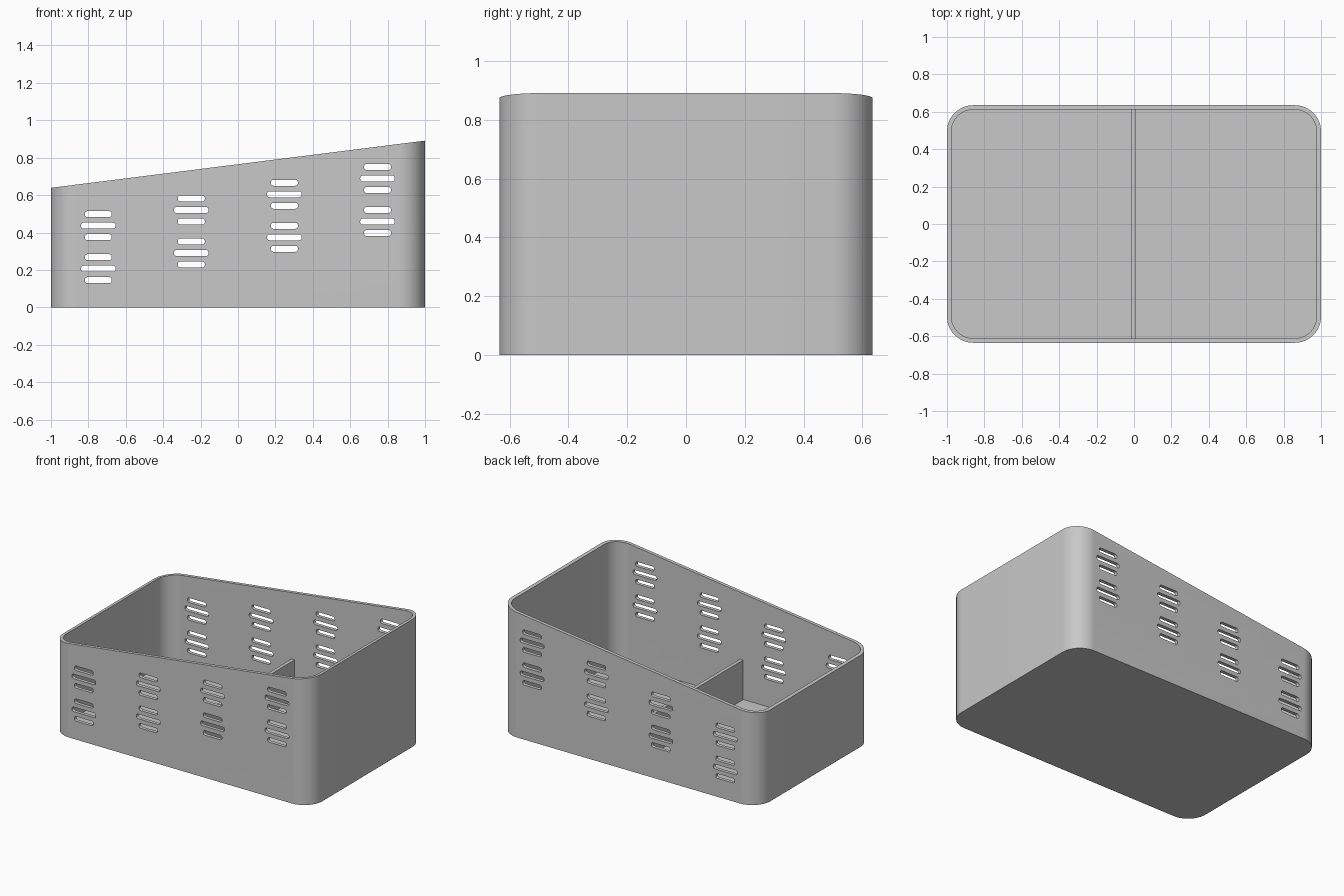
import bpy, bmesh, math

old = bpy.data.objects.get("Cube")
if old:
    bpy.data.objects.remove(old, do_unlink=True)

HALF_X, HALF_Y, RADIUS = 1.0, 0.635, 0.14
WALL, FLOOR = 0.024, 0.024

grey = bpy.data.materials.new("grey_plastic")
grey.use_nodes = True
colour = (0.58, 0.58, 0.58, 1)
grey.diffuse_color = colour
grey.node_tree.nodes["Principled BSDF"].inputs["Base Color"].default_value = colour


def make_object(name, bm):
    bmesh.ops.recalc_face_normals(bm, faces=bm.faces)
    mesh = bpy.data.meshes.new(name)
    bm.to_mesh(mesh)
    bm.free()
    mesh.materials.append(grey)
    obj = bpy.data.objects.new(name, mesh)
    bpy.context.collection.objects.link(obj)
    return obj


def rounded_rect(hx, hy, r, steps):
    """Outline points, counter-clockwise."""
    points = []
    for quarter, (sx, sy) in enumerate([(1, 1), (-1, 1), (-1, -1), (1, -1)]):
        for i in range(steps + 1):
            a = math.pi / 2 * (quarter + i / steps)
            points.append((sx * (hx - r) + r * math.cos(a),
                           sy * (hy - r) + r * math.sin(a)))
    return points


def rim_height(x):
    return 0.765 + 0.126 * x


def bridge(bm, a, b):
    for i in range(len(a)):
        j = (i + 1) % len(a)
        bm.faces.new((a[i], a[j], b[j], b[i]))


# Open box with rounded corners and a sloping rim
bm = bmesh.new()
outer = rounded_rect(HALF_X, HALF_Y, RADIUS, 16)
inner = rounded_rect(HALF_X - WALL, HALF_Y - WALL, RADIUS - WALL, 16)
rings = [[bm.verts.new((x, y, 0)) for x, y in outer],
         [bm.verts.new((x, y, rim_height(x))) for x, y in outer],
         [bm.verts.new((x, y, rim_height(x))) for x, y in inner],
         [bm.verts.new((x, y, FLOOR)) for x, y in inner]]
for lower, upper in zip(rings, rings[1:]):
    bridge(bm, lower, upper)
bm.faces.new(rings[0])
bm.faces.new(rings[-1])
box = make_object("box_shell", bm)

# Vent slots: two groups of three per column, cut through front and back
bm = bmesh.new()
for col in range(4):
    cx = -0.747 + 0.4975 * col
    for group in range(2):
        for row in range(3):
            cz = 0.145 + 0.084 * col + 0.23 * group + 0.0615 * row
            width = 0.184 if row == 1 else 0.144
            outline = rounded_rect(width / 2, 0.016, 0.013, 5)
            ends = [[bm.verts.new((cx + u, y, cz + v)) for u, v in outline]
                    for y in (-0.8, 0.8)]
            bridge(bm, *ends)
            for end in ends:
                bm.faces.new(end)
cutter = make_object("vent_cutter", bm)
cutter.hide_render = True

cut = box.modifiers.new("vents", "BOOLEAN")
cut.operation = "DIFFERENCE"
cut.solver = "EXACT"
cut.object = cutter
bpy.context.view_layer.objects.active = box
bpy.ops.object.select_all(action="DESELECT")
box.select_set(True)
bpy.ops.object.modifier_apply(modifier=cut.name)
bpy.data.objects.remove(cutter, do_unlink=True)
bpy.ops.object.shade_smooth_by_angle(angle=math.radians(30))

# Low divider across the middle
bm = bmesh.new()
bmesh.ops.create_cube(bm, size=1)
bmesh.ops.scale(bm, vec=(0.025, 1.235, 0.29), verts=bm.verts)
bmesh.ops.translate(bm, vec=(-0.002, 0, 0.155), verts=bm.verts)
make_object("divider", bm)
